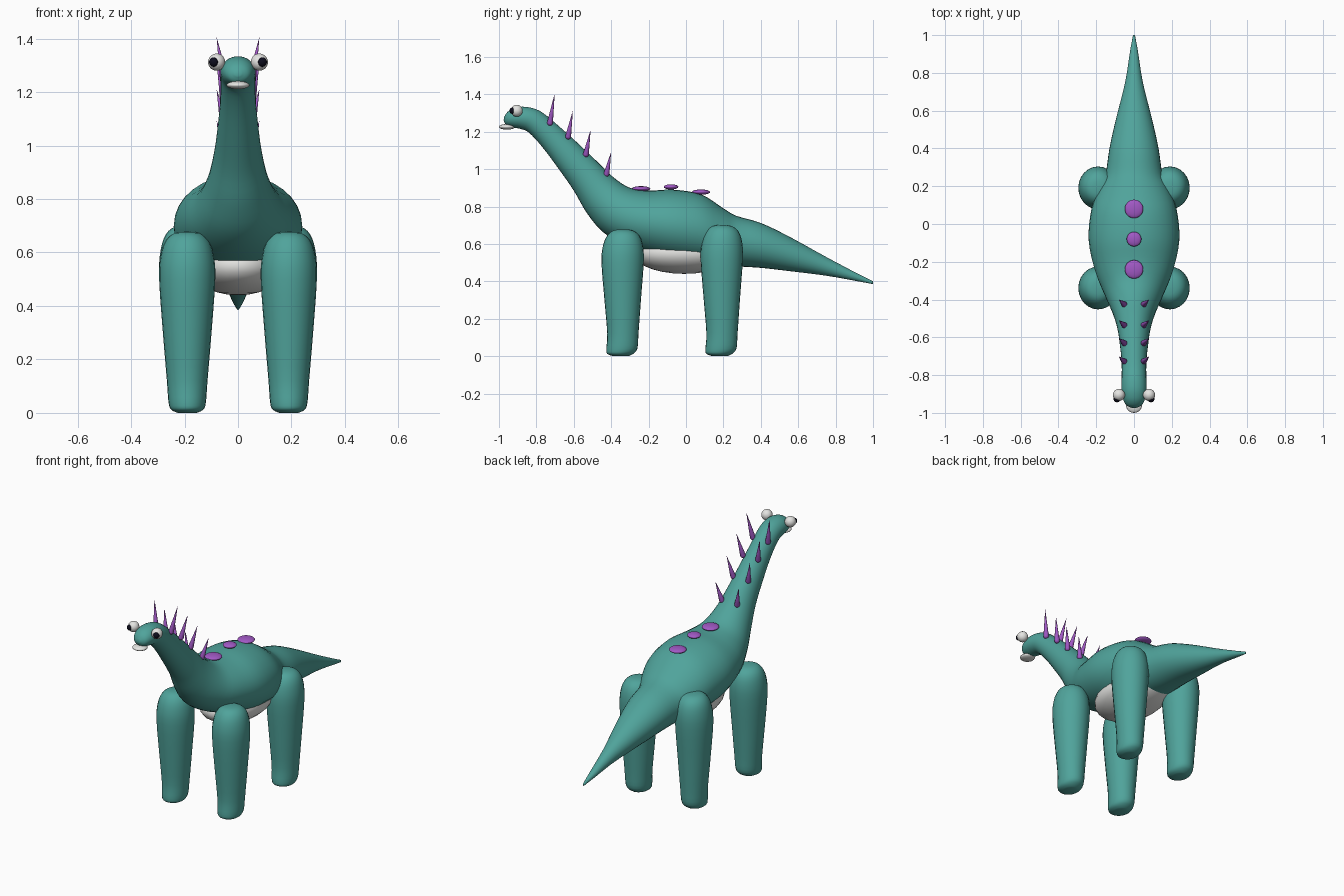
import bpy, bmesh, math
from mathutils import Vector

cube = bpy.data.objects.get("Cube")
if cube:
    bpy.data.objects.remove(cube, do_unlink=True)


def material(name, r, g, b):
    m = bpy.data.materials.new(name)
    m.use_nodes = True
    m.diffuse_color = (r, g, b, 1)
    m.node_tree.nodes["Principled BSDF"].inputs["Base Color"].default_value = (r, g, b, 1)
    return m


teal = material("teal skin", 0.08, 0.37, 0.33)
purple = material("purple", 0.36, 0.10, 0.56)
white = material("off white", 0.78, 0.78, 0.76)
black = material("black", 0.004, 0.004, 0.012)


def finish(bm, name, mat):
    bmesh.ops.recalc_face_normals(bm, faces=bm.faces)
    for f in bm.faces:
        f.smooth = True
    me = bpy.data.meshes.new(name)
    bm.to_mesh(me)
    bm.free()
    me.materials.append(mat)
    ob = bpy.data.objects.new(name, me)
    bpy.context.collection.objects.link(ob)
    return ob


def spline(keys, steps):
    """Smooth rows passing through the key rows."""
    rows = []
    for i in range(len(keys) - 1):
        a, b, c, d = (keys[min(max(i + k, 0), len(keys) - 1)] for k in (-1, 0, 1, 2))
        for s in range(steps):
            t = s / steps
            rows.append([0.5 * (2*q + (r - p)*t + (2*p - 5*q + 4*r - u)*t*t
                                + (3*q - p - 3*r + u)*t**3)
                         for p, q, r, u in zip(a, b, c, d)])
    return rows + [list(keys[-1])]


def loft(name, mat, keys, x=0, steps=4, sides=32):
    """Skin elliptical rings; each key is two opposite points (y, z) and a half width."""
    bm = bmesh.new()
    rings = []
    for y1, z1, y2, z2, w in spline(keys, steps):
        mid = Vector((x, (y1 + y2) / 2, (z1 + z2) / 2))
        half = Vector((0, (y1 - y2) / 2, (z1 - z2) / 2))
        angles = [math.tau * k / sides for k in range(sides)]
        rings.append([bm.verts.new(mid + half * math.cos(a) + Vector((w * math.sin(a), 0, 0)))
                      for a in angles])
    for a, b in zip(rings, rings[1:]):
        for k in range(sides):
            n = (k + 1) % sides
            bm.faces.new((a[k], a[n], b[n], b[k]))
    bm.faces.new(rings[0])
    bm.faces.new(rings[-1])
    return finish(bm, name, mat)


def ellipsoid(name, mat, centre, radii):
    bm = bmesh.new()
    bmesh.ops.create_uvsphere(bm, u_segments=24, v_segments=14, radius=1)
    bmesh.ops.scale(bm, vec=radii, verts=bm.verts)
    ob = finish(bm, name, mat)
    ob.location = centre
    return ob


def spike(name, base, tip):
    """Thin cone with a rounded root."""
    base, axis = Vector(base), Vector(tip) - Vector(base)
    bm = bmesh.new()
    bmesh.ops.create_uvsphere(bm, u_segments=12, v_segments=8, radius=0.016)
    for v in bm.verts:
        if v.co.z > 0.001:
            t = v.co.z / 0.016
            r = math.hypot(v.co.x, v.co.y)
            k = 0.016 * (1 - t) / r if r > 1e-5 else 1
            v.co = (v.co.x * k, v.co.y * k, t * axis.length)
    ob = finish(bm, name, purple)
    ob.location = base
    ob.rotation_euler = axis.to_track_quat("Z", "Y").to_euler()


# Head, neck, torso and tail in one skin: top point, bottom point, half width
loft("body", teal, [
    (-0.972, 1.28, -0.975, 1.26, 0.012),
    (-0.955, 1.305, -0.96, 1.235, 0.042),
    (-0.92, 1.326, -0.92, 1.222, 0.06),
    (-0.86, 1.333, -0.885, 1.215, 0.066),
    (-0.78, 1.31, -0.84, 1.195, 0.065),
    (-0.68, 1.23, -0.77, 1.12, 0.066),
    (-0.58, 1.14, -0.68, 1.0, 0.076),
    (-0.48, 1.045, -0.6, 0.885, 0.09),
    (-0.39, 0.958, -0.53, 0.765, 0.115),
    (-0.3, 0.9, -0.44, 0.66, 0.155),
    (-0.2, 0.885, -0.3, 0.58, 0.205),
    (-0.07, 0.89, -0.1, 0.515, 0.24),
    (0.08, 0.865, 0.08, 0.49, 0.225),
    (0.2, 0.79, 0.2, 0.485, 0.18),
    (0.27, 0.75, 0.27, 0.48, 0.15),
    (0.4, 0.712, 0.4, 0.472, 0.13),
    (0.55, 0.64, 0.55, 0.455, 0.097),
    (0.75, 0.53, 0.75, 0.43, 0.047),
    (0.92, 0.44, 0.92, 0.40, 0.02),
    (1.0, 0.4, 1.0, 0.385, 0.005)])

# Pale belly
ellipsoid("belly", white, (0, -0.01, 0.55), (0.18, 0.27, 0.11))

# Legs: height, front, back, half width
leg = [(0.0, -0.05, 0.03, 0.035), (0.012, -0.083, 0.055, 0.06), (0.04, -0.088, 0.078, 0.07),
       (0.12, -0.083, 0.084, 0.076), (0.3, -0.098, 0.097, 0.091), (0.5, -0.114, 0.112, 0.105),
       (0.59, -0.106, 0.108, 0.099), (0.645, -0.083, 0.088, 0.08),
       (0.672, -0.05, 0.052, 0.048), (0.678, -0.005, 0.005, 0.005)]
for end, y, stretch in (("front", -0.338, 1.0), ("back", 0.192, 1.035)):
    for side, s in (("left", 1), ("right", -1)):
        loft(f"{end}_leg_{side}", teal,
             [(y + f, z * stretch, y + b, z * stretch, w) for z, f, b, w in leg],
             x=s * 0.19, steps=3, sides=24)

# Face
ellipsoid("lower_lip", white, (0, -0.957, 1.226), (0.043, 0.043, 0.015))
for side, s in (("left", 1), ("right", -1)):
    ellipsoid(f"eye_{side}", white, (s * 0.08, -0.905, 1.312), (0.032,) * 3)
    ellipsoid(f"pupil_{side}", black, (s * 0.09, -0.926, 1.312), (0.018,) * 3)
    # Paired neck spikes
    for i, (y, z, h) in enumerate([(-0.727, 1.248, 0.158), (-0.63, 1.175, 0.138),
                                   (-0.535, 1.08, 0.13), (-0.425, 0.975, 0.118)]):
        spike(f"neck_spike_{side}_{i + 1}", (s * 0.052, y, z), (s * 0.08, y + 0.025, z + h))

# Flat spots along the back
for i, (y, z, r) in enumerate([(-0.24, 0.895, 0.049), (-0.08, 0.905, 0.039), (0.08, 0.877, 0.049)]):
    ellipsoid(f"back_spot_{i + 1}", purple, (0, y, z), (r, r, 0.014))
